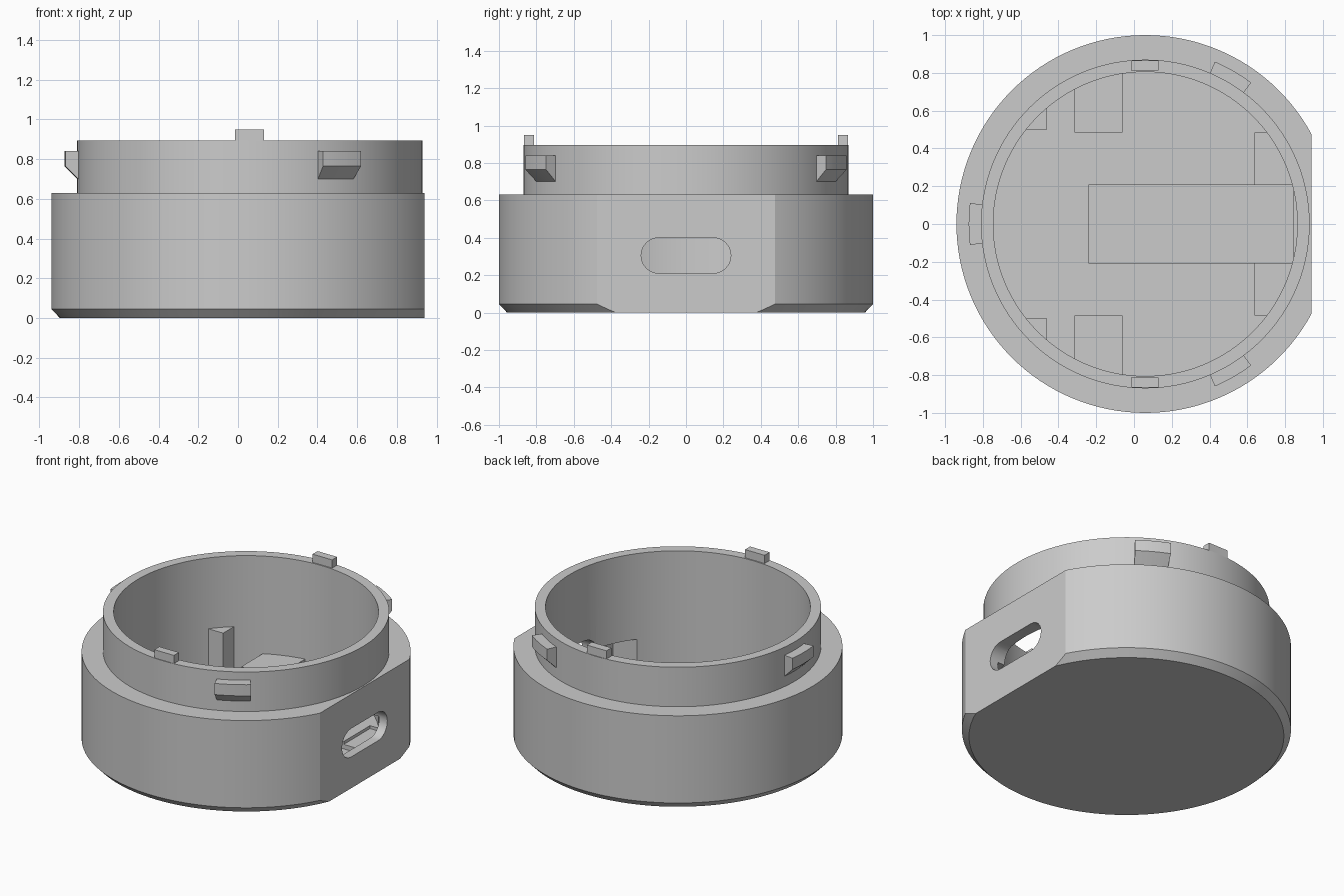
import bpy, bmesh, math

if "Cube" in bpy.data.objects:
    bpy.data.objects.remove(bpy.data.objects["Cube"])

CX = 0.06          # centre of the round body; the flat side is on +x
SEG = 128

grey = bpy.data.materials.new("light_grey")
grey.diffuse_color = (0.6, 0.6, 0.6, 1)
grey.use_nodes = True
grey.node_tree.nodes["Principled BSDF"].inputs["Base Color"].default_value = grey.diffuse_color


def finish(name, bm, cutter=False):
    bmesh.ops.recalc_face_normals(bm, faces=bm.faces[:])
    me = bpy.data.meshes.new(name)
    bm.to_mesh(me)
    bm.free()
    ob = bpy.data.objects.new(name, me)
    bpy.context.collection.objects.link(ob)
    me.materials.append(grey)
    if cutter:
        ob.hide_render = True
        ob.hide_set(True)
    return ob


def box(name, lo, hi, cutter=False):
    """Box between two corners, measured from the body axis."""
    bm = bmesh.new()
    bmesh.ops.create_cube(bm, size=1)
    for v in bm.verts:
        v.co = [(a + b) / 2 + c * (b - a) for a, b, c in zip(lo, hi, v.co)]
        v.co.x += CX
    return finish(name, bm, cutter)


def sweep(name, profile, a0, a1, steps):
    """Closed (radius, z) profile turned about the body axis; capped when partial."""
    full = abs(a1 - a0 - math.tau) < 1e-6
    bm = bmesh.new()
    rings = []
    for i in range(steps if full else steps + 1):
        a = a0 + (a1 - a0) * i / steps
        rings.append([bm.verts.new((CX + r * math.cos(a), r * math.sin(a), z))
                      for r, z in profile])
    n = len(profile)
    for i in range(steps):
        p, q = rings[i], rings[(i + 1) % len(rings)]
        for j in range(n):
            k = (j + 1) % n
            bm.faces.new((p[j], q[j], q[k], p[k]))
    if full:
        bmesh.ops.remove_doubles(bm, verts=bm.verts[:], dist=1e-5)
    else:
        bm.faces.new(rings[0])
        bm.faces.new(rings[-1])
    return finish(name, bm)


def prism_x(name, pts, x0, x1):
    """Outline in (y, z) extruded along x, used as a cutter."""
    bm = bmesh.new()
    f = bm.faces.new([bm.verts.new((CX + x0, y, z)) for y, z in pts])
    ext = bmesh.ops.extrude_face_region(bm, geom=[f])
    for v in ext["geom"]:
        if isinstance(v, bmesh.types.BMVert):
            v.co.x += x1 - x0
    return finish(name, bm, True)


def smooth(ob):
    bpy.ops.object.select_all(action='DESELECT')
    ob.select_set(True)
    bpy.context.view_layer.objects.active = ob
    bpy.ops.object.shade_smooth_by_angle(angle=math.radians(25))


# Cup: chamfered base, thick wall, thin upper collar, flat floor
FLOOR = 0.10
body = sweep("body", [(0, 0), (0.957, 0), (1, 0.045), (1, 0.63), (0.87, 0.63),
                      (0.87, 0.895), (0.805, 0.895), (0.805, FLOOR), (0, FLOOR)],
             0, math.tau, SEG)

# Flat side, port slot, circuit board pocket and floor channel
slot = [(s * 0.145 + 0.095 * math.cos(a), 0.305 + 0.095 * math.sin(a))
        for s, start in ((1, -90), (-1, 90))
        for a in (math.radians(start + 15 * i) for i in range(13))]
cutters = [
    box("flat_cutter", (0.88, -1.2, -0.2), (1.3, 1.2, 1.2), True),
    box("pocket_cutter", (0.58, -0.485, 0.08), (0.82, 0.485, 0.32), True),
    box("channel_cutter", (-0.30, -0.207, 0.05), (0.785, 0.207, 0.2), True),
    prism_x("slot_cutter", slot, 0.7, 1.1),
]
for c in cutters:
    m = body.modifiers.new(c.name, 'BOOLEAN')
    m.operation = 'DIFFERENCE'
    m.solver = 'EXACT'
    m.object = c

# Apply the cuts so that smoothing works on the final shape
deps = bpy.context.evaluated_depsgraph_get()
cut_mesh = bpy.data.meshes.new_from_object(body.evaluated_get(deps))
body.modifiers.clear()
body.data = cut_mesh
for c in cutters:
    bpy.data.objects.remove(c)
smooth(body)

# Snap catches around the collar: sloped underside, flat top
catch = [(0.86, 0.70), (0.87, 0.70), (0.935, 0.765), (0.935, 0.84), (0.86, 0.84)]
for name, deg in (("left_catch", 180), ("back_catch", 60), ("front_catch", -60)):
    a, h = math.radians(deg), math.radians(6.8)
    smooth(sweep(name, catch, a - h, a + h, 8))

for side, s in (("front", -1), ("back", 1)):
    def pair(y0, y1):
        return sorted((s * y0, s * y1))
    # Locating tab on the rim
    y = pair(0.812, 0.865)
    box(side + "_rim_tab", (-0.075, y[0], 0.88), (0.07, y[1], 0.95))
    # Tall corner post fused to the wall
    y = pair(0.5, 0.64)
    box(side + "_post", (-0.64, y[0], 0.09), (-0.52, y[1], 0.42))
    # Low support block fused to the wall
    y = pair(0.485, 0.84)
    box(side + "_support", (-0.375, y[0], 0.09), (-0.12, y[1], 0.24))
